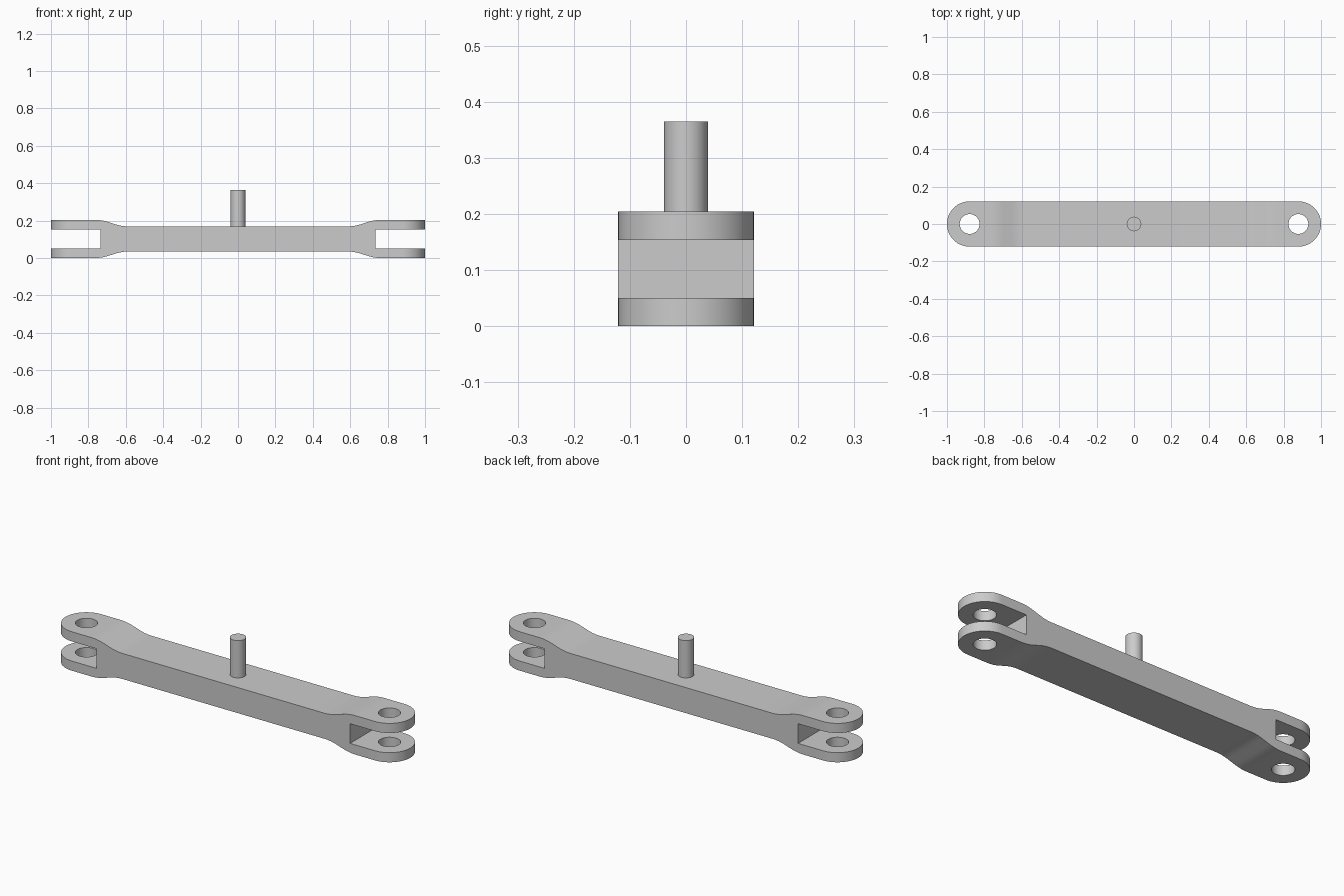
import bpy, bmesh, math
from mathutils import Vector

cube = bpy.data.objects.get("Cube")
if cube:
    bpy.data.objects.remove(cube, do_unlink=True)

HALF_W, MID_Z, HALF_H = 0.121, 0.102, 0.102
BODY_H, SLOT_H, SLOT_X = 0.067, 0.0515, 0.735
EYE_X = 1 - HALF_W

steel = bpy.data.materials.new("light grey metal")
steel.use_nodes = True
colour = (0.6, 0.6, 0.6, 1)
steel.diffuse_color = colour
steel.node_tree.nodes["Principled BSDF"].inputs["Base Color"].default_value = colour


def prism(name, points, direction):
    """Extrude a closed outline along a direction."""
    bm = bmesh.new()
    face = bm.faces.new([bm.verts.new(p) for p in points])
    new = bmesh.ops.extrude_face_region(bm, geom=[face])["geom"]
    bmesh.ops.translate(bm, vec=direction,
                        verts=[v for v in new if isinstance(v, bmesh.types.BMVert)])
    bmesh.ops.recalc_face_normals(bm, faces=bm.faces)
    mesh = bpy.data.meshes.new(name)
    bm.to_mesh(mesh)
    bm.free()
    mesh.materials.append(steel)
    obj = bpy.data.objects.new(name, mesh)
    bpy.context.collection.objects.link(obj)
    return obj


def arc(cx, radius, start, end, steps, z):
    return [(cx + radius * math.cos(start + (end - start) * i / steps),
             radius * math.sin(start + (end - start) * i / steps), z)
            for i in range(steps + 1)]


def cylinder(name, x, radius, z0, z1):
    return prism(name, arc(x, radius, 0, math.tau, 48, z0)[:-1], (0, 0, z1 - z0))


def bend(a, corner, b, steps=6):
    """Rounded bend between two points, pulled towards a corner."""
    a, corner, b = Vector(a), Vector(corner), Vector(b)
    return [a.lerp(corner, i / steps).lerp(corner.lerp(b, i / steps), i / steps)
            for i in range(steps + 1)]


def boolean(target, tool, operation):
    mod = target.modifiers.new(tool.name, "BOOLEAN")
    mod.object, mod.operation, mod.solver = tool, operation, "EXACT"
    bpy.context.view_layer.objects.active = target
    bpy.ops.object.modifier_apply(modifier=mod.name)
    bpy.data.objects.remove(tool, do_unlink=True)


# Side profile: slim bar flaring smoothly into taller ends
inner, outer = (0.62, BODY_H), (0.73, HALF_H)
quarter = (bend((0.585, BODY_H), inner, Vector(inner).lerp(Vector(outer), 0.32))
           + bend(Vector(inner).lerp(Vector(outer), 0.68), outer, (0.765, HALF_H))
           + [Vector((1.05, HALF_H))])
right = [(p.x, p.y) for p in quarter] + [(p.x, -p.y) for p in reversed(quarter)]
left = [(-x, -z) for x, z in right]
link_bar = prism("link_bar", [(x, -HALF_W, z + MID_Z) for x, z in right + left],
                 (0, 2 * HALF_W, 0))

# Round the ends in plan; a slightly wide middle avoids coincident sides
ends = []
for side in (1, -1):
    outline = arc(side * EYE_X, HALF_W, -math.pi / 2 * side, math.pi / 2 * side, 32, -0.1)
    ends += outline if side == 1 else outline[::1]
wide = HALF_W + 0.05
outline = ([(EYE_X, -wide, -0.1)] + arc(EYE_X, HALF_W, -math.pi / 2, math.pi / 2, 32, -0.1)
           + [(EYE_X, wide, -0.1), (-EYE_X, wide, -0.1)]
           + arc(-EYE_X, HALF_W, math.pi / 2, 1.5 * math.pi, 32, -0.1)
           + [(-EYE_X, -wide, -0.1)])
boolean(link_bar, prism("plan_shape", outline, (0, 0, 0.5)), "INTERSECT")

# Fork slots and pin holes at both ends
for side in (1, -1):
    slot = [(side * x, -0.3, MID_Z + z) for x, z in
            ((SLOT_X, -SLOT_H), (1.2, -SLOT_H), (1.2, SLOT_H), (SLOT_X, SLOT_H))]
    boolean(link_bar, prism("fork_slot", slot, (0, 0.6, 0)), "DIFFERENCE")
    boolean(link_bar, cylinder("eye_hole", side * EYE_X, 0.053, -0.1, 0.4), "DIFFERENCE")

# Upright pin in the middle
centre_pin = cylinder("centre_pin", 0, 0.039, MID_Z + BODY_H - 0.01, 0.365)

bpy.ops.object.select_all(action="DESELECT")
for obj in (link_bar, centre_pin):
    obj.select_set(True)
bpy.context.view_layer.objects.active = link_bar
bpy.ops.object.shade_smooth_by_angle(angle=math.radians(30))
